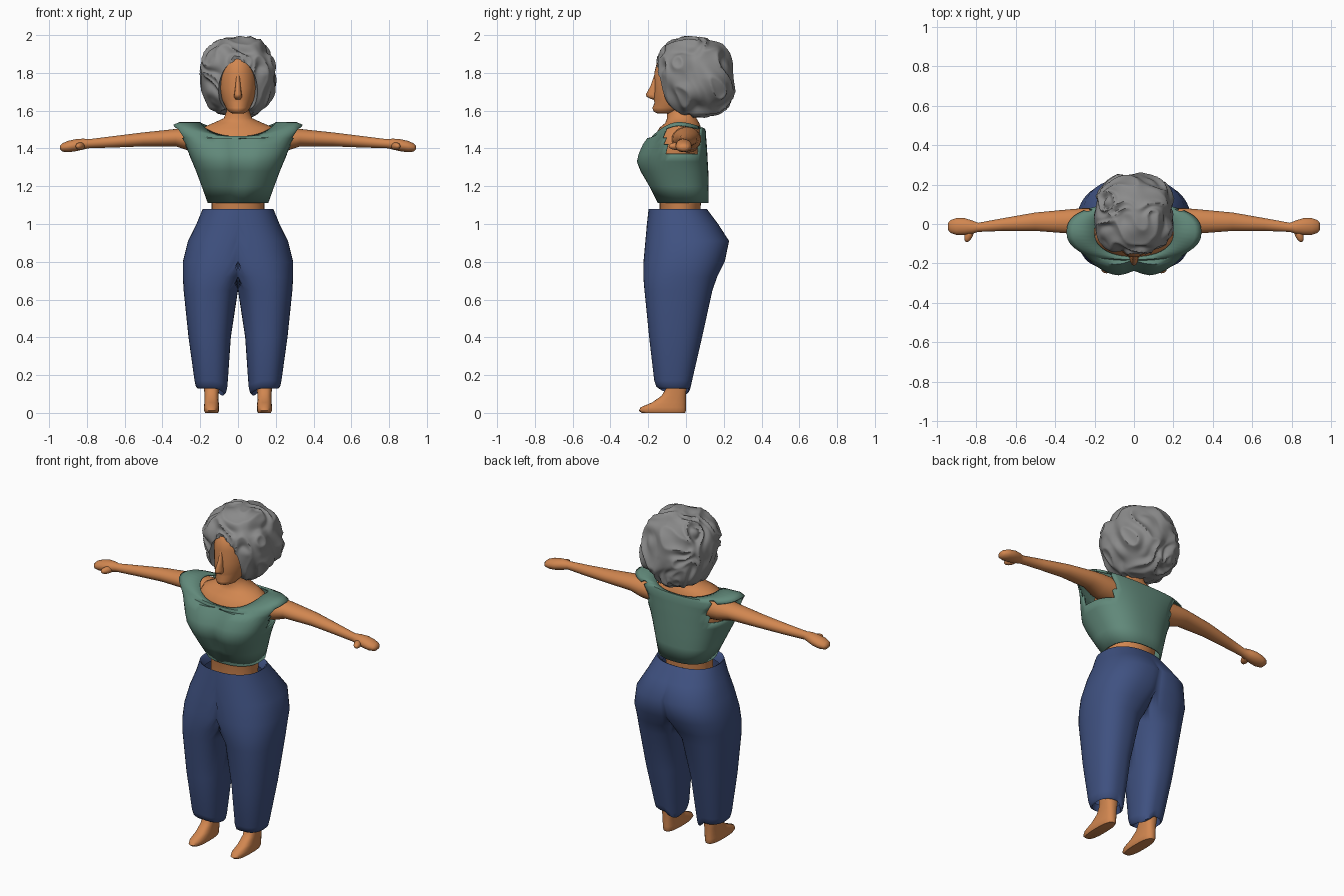
import bpy, bmesh, math
from mathutils import Vector, noise

if "Cube" in bpy.data.objects:
    bpy.data.objects.remove(bpy.data.objects["Cube"])


def material(name, rgb):
    m = bpy.data.materials.new(name)
    m.use_nodes = True
    m.diffuse_color = (*rgb, 1)
    bsdf = m.node_tree.nodes["Principled BSDF"]
    bsdf.inputs["Base Color"].default_value = (*rgb, 1)
    bsdf.inputs["Roughness"].default_value = 0.8
    return m


SKIN = material("warm skin", (0.64, 0.24, 0.08))
GREEN = material("sage green cloth", (0.12, 0.25, 0.195))
BLUE = material("navy cloth", (0.05, 0.083, 0.22))
GREY = material("grey hair", (0.26, 0.26, 0.26))


def finish(name, bm, mat, mirror=False, sharp=50):
    bmesh.ops.recalc_face_normals(bm, faces=bm.faces)
    me = bpy.data.meshes.new(name)
    bm.to_mesh(me)
    bm.free()
    me.materials.append(mat)
    me.shade_smooth()
    me.set_sharp_from_angle(angle=math.radians(sharp))
    ob = bpy.data.objects.new(name, me)
    bpy.context.collection.objects.link(ob)
    if mirror:
        ob.modifiers.new("mirror", "MIRROR")
    return ob


def loft(rows, n=32, power=2.0, shape=None, sideways=False, caps=True):
    """Skin rings given as (height, centre x, half width, front y, back y)."""
    bm = bmesh.new()
    rings = []
    for z, c, w, yf, yb in rows:
        ring = []
        for i in range(n):
            a = 2 * math.pi * i / n
            ca, sa = math.cos(a), math.sin(a)
            u = math.copysign(abs(ca) ** (2 / power), ca)
            v = math.copysign(abs(sa) ** (2 / power), sa)
            p = Vector((c + w * u, (yf + yb) / 2 + (yb - yf) / 2 * v, z))
            if shape:
                p = shape(p, sa)
            ring.append(bm.verts.new((p.z, p.y, p.x) if sideways else p))
        rings.append(ring)
    for lo, hi in zip(rings, rings[1:]):
        for i in range(n):
            j = (i + 1) % n
            bm.faces.new((lo[i], lo[j], hi[j], hi[i]))
    if caps:
        bm.faces.new(rings[0])
        bm.faces.new(rings[-1])
    return bm


# Body and neck
finish("torso", loft([
    (1.0, 0, .14, -.14, .07), (1.12, 0, .14, -.14, .08), (1.3, 0, .19, -.2, .09),
    (1.42, 0, .22, -.18, .09), (1.47, 0, .21, -.165, .09), (1.51, 0, .19, -.14, .08),
    (1.535, 0, .13, -.11, .07), (1.56, 0, .075, -.1, .055), (1.6, 0, .06, -.1, .05),
    (1.68, 0, .06, -.1, .05)]), SKIN)

# Head and nose
finish("head", loft([
    (1.585, 0, .03, -.15, -.06), (1.595, 0, .05, -.172, -.03), (1.615, 0, .064, -.178, .02),
    (1.642, 0, .077, -.166, .05), (1.66, 0, .085, -.172, .07), (1.72, 0, .1, -.165, .1),
    (1.8, 0, .1, -.168, .1), (1.87, 0, .085, -.15, .1), (1.92, 0, .04, -.08, .05)]), SKIN)
finish("nose", loft([
    (1.66, 0, .014, -.18, -.14), (1.673, 0, .022, -.208, -.14), (1.687, 0, .02, -.212, -.14),
    (1.73, 0, .014, -.188, -.14), (1.79, 0, .01, -.168, -.14)], n=12), SKIN)

# Arms with paddle hands, lofted outward along x
finish("arms", loft([
    (.16, 1.445, .07, -.08, .08), (.26, 1.45, .062, -.07, .08), (.33, 1.457, .046, -.048, .074),
    (.5, 1.448, .037, -.035, .058), (.66, 1.435, .03, -.035, .03), (.79, 1.425, .024, -.04, .006),
    (.82, 1.423, .029, -.05, .018), (.86, 1.417, .032, -.055, .03), (.9, 1.41, .03, -.055, .03),
    (.93, 1.405, .022, -.045, .02), (.942, 1.405, .01, -.03, .005)],
    n=24, sideways=True), SKIN, mirror=True)
bm = bmesh.new()
bmesh.ops.create_uvsphere(bm, u_segments=16, v_segments=10, radius=1)
for v in bm.verts:
    v.co = (.835 + .022 * v.co.x - .012 * v.co.y, -.05 + .042 * v.co.y, 1.412 + .02 * v.co.z)
finish("thumbs", bm, SKIN, mirror=True)

# Feet and ankles
finish("feet", loft([
    (0, .14, .034, -.235, -.005), (.012, .14, .04, -.25, 0), (.03, .14, .04, -.24, 0),
    (.055, .14, .038, -.18, 0), (.09, .14, .037, -.13, 0), (.13, .14, .04, -.105, .003),
    (.25, .14, .045, -.105, .005)], n=24, power=2.6), SKIN, mirror=True)


# Trousers: one leg and half the hips, mirrored at the middle seam
def trouser(p, sa):
    p.x = max(p.x, 0)
    if p.z < .2:
        p.z -= .05 * max(0, min(1, (.13 - p.x) / .05)) * (.6 + .4 * sa)
    return p


bm = loft([
    (1.03, 0, .165, -.175, .085), (1.075, 0, .178, -.19, .1), (1.08, 0, .187, -.198, .11),
    (1.0, .02, .2, -.207, .17), (.91, .05, .215, -.215, .228), (.8, .085, .207, -.225, .205),
    (.72, .12, .172, -.226, .165), (.65, .143, .145, -.22, .14), (.4, .15, .112, -.195, .085),
    (.17, .143, .087, -.168, .032), (.14, .143, .08, -.158, .025), (.13, .143, .07, -.145, .015),
    (.17, .143, .06, -.135, .01)], n=48, power=2.3, shape=trouser, caps=False)
seam = [f for f in bm.faces if all(v.co.x < 1e-5 for v in f.verts)]
bmesh.ops.delete(bm, geom=seam, context="FACES")
bmesh.ops.remove_doubles(bm, verts=bm.verts, dist=1e-5)
finish("trousers", bm, BLUE, mirror=True)


# Top with scooped neckline, bust and open armholes
def top(p, sa):
    if p.z > 1.5:
        p.z -= (.075 if sa < 0 else .035) * abs(sa) ** 1.5
    elif sa < 0 and p.z > 1.2:
        p.y += .03 * math.exp(-(p.x / .05) ** 2)
    return p


bm = loft([
    (1.11, 0, .16, -.15, .12), (1.2, 0, .192, -.205, .12), (1.28, 0, .222, -.25, .118),
    (1.33, 0, .243, -.268, .115), (1.37, 0, .26, -.258, .113), (1.42, 0, .283, -.235, .11),
    (1.455, 0, .305, -.21, .107), (1.525, 0, .342, -.185, .105), (1.54, 0, .31, -.18, .1),
    (1.54, 0, .2, -.165, .088)], n=48, power=2.4, shape=top, caps=False)
holes = []
for f in bm.faces:
    c = f.calc_center_median()
    if abs(c.x) > .2 and 1.37 < c.z < 1.51 and -.11 < c.y < .085:
        holes.append(f)
bmesh.ops.delete(bm, geom=holes, context="FACES")
shirt = finish("top", bm, GREEN)
thick = shirt.modifiers.new("cloth thickness", "SOLIDIFY")
thick.thickness = .008

# Hair: full rounded mass with soft folds, carved open around the face
bm = bmesh.new()
bmesh.ops.create_icosphere(bm, subdivisions=6, radius=1)
for v in bm.verts:
    d = v.co.normalized()
    q = 2.4
    d /= sum(abs(k) ** q for k in d) ** (1 / q)
    warp = noise.noise(d * 1.3) * 1.2
    fold = 1 - abs(noise.noise(Vector((d.x * 2 + warp, d.y * 2 - warp, d.z * 1.2 + warp)))) * 2.2
    s = .95 + .07 * fold + .05 * noise.noise(d * 1.7 + Vector((4, 2, 7)))
    v.co = Vector((d.x * .2, .05 + d.y * .21 - d.z * .015, 1.78 + d.z * .212)) + d * (s - 1) * .24
hair = finish("hair", bm, GREY)
bm = bmesh.new()
bmesh.ops.create_uvsphere(bm, u_segments=48, v_segments=32, radius=1)
for v in bm.verts:
    v.co = (.104 * v.co.x, -.14 + .13 * v.co.y, 1.695 + .17 * v.co.z)
cutter = finish("face_cutter", bm, GREY)
cutter.hide_render = True
cut = hair.modifiers.new("face opening", "BOOLEAN")
cut.operation = "DIFFERENCE"
cut.object = cutter
carved = bpy.data.meshes.new_from_object(hair.evaluated_get(bpy.context.evaluated_depsgraph_get()))
hair.modifiers.clear()
hair.data = carved
bpy.data.objects.remove(cutter)
carved.set_sharp_from_angle(angle=math.radians(50))
